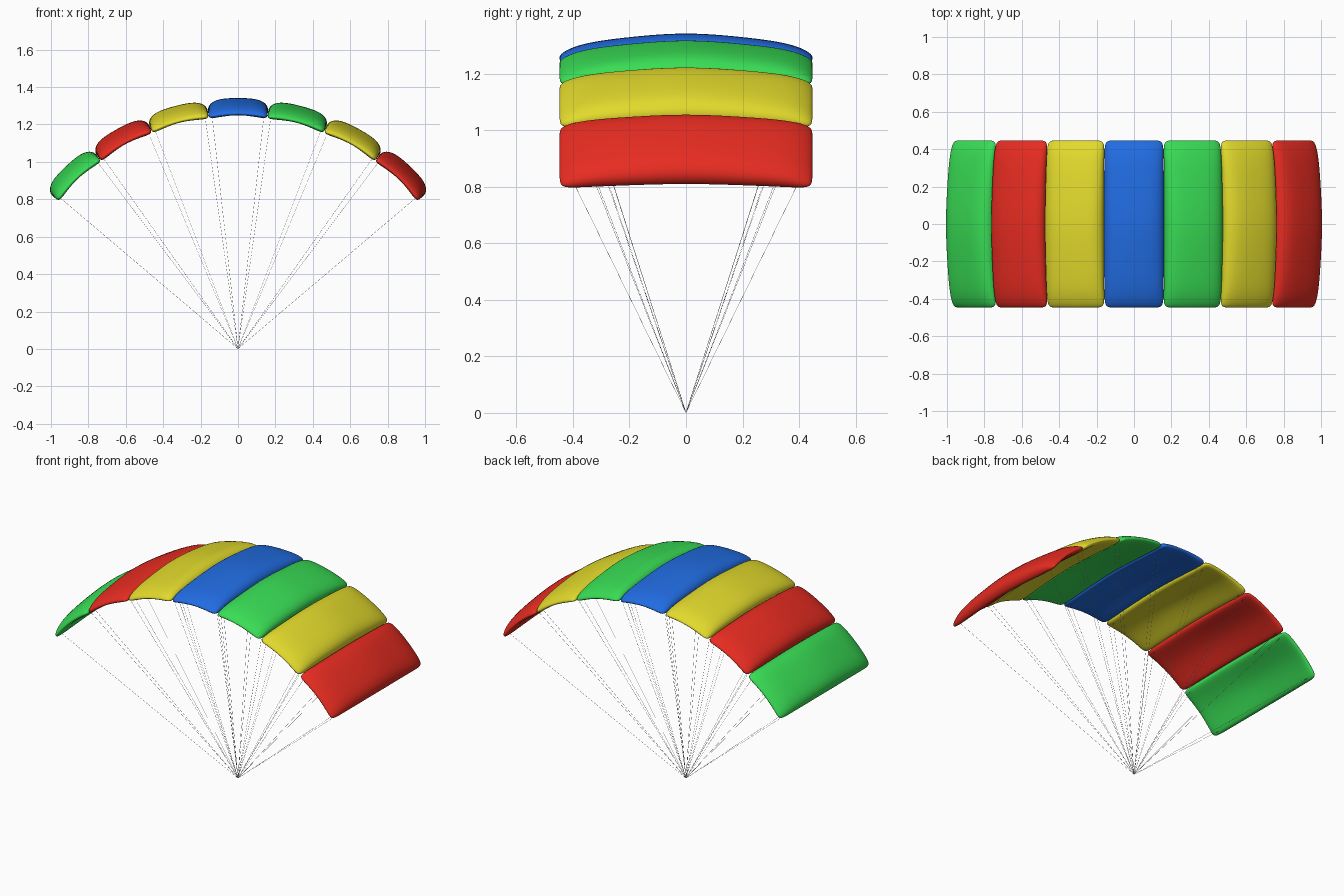
import bpy, bmesh
from math import sin, cos, radians
from mathutils import Vector

if "Cube" in bpy.data.objects:
    bpy.data.objects.remove(bpy.data.objects["Cube"])

CELLS = 7
STEP = radians(14.43)     # angle covered by one cell
HALF_Y = 0.45

COLORS = {
    "red": (0.80, 0.025, 0.015, 1),
    "green": (0.04, 0.72, 0.09, 1),
    "yellow": (0.76, 0.70, 0.025, 1),
    "blue": (0.015, 0.15, 0.76, 1),
}
ORDER = ["green", "red", "yellow", "blue", "green", "yellow", "red"]


def material(name, color):
    m = bpy.data.materials.new(name)
    m.diffuse_color = color
    m.use_nodes = True
    m.node_tree.nodes["Principled BSDF"].inputs["Base Color"].default_value = m.diffuse_color
    return m


mats = {n: material(n + "_fabric", c) for n, c in COLORS.items()}


def polar(angle, radius, y):
    return Vector((radius * sin(angle), y, radius * cos(angle)))


def cell_radius(u, y, top):
    # pillow section with thin rim, plus a ridge along the middle
    a, rim_u, rim_y = abs(u), abs(u) > 0.9, abs(y) > 0.42
    ridge = 1 - min(abs(y) / 0.4, 1.0) ** 1.3
    if top:
        r = 1.286 if rim_u else 1.306
        if rim_y:
            r = 1.258 if rim_u else 1.272
        return r + ridge * (0.027 if rim_u else 0.043)
    r = 1.235 if rim_u else (1.242 if a > 0.3 else 1.256)
    if rim_y:
        r = 1.24 if a > 0.3 else 1.25
    return r + ridge * (0.022 if a > 0.3 else 0.03)


# Inflated fabric cells: sliced box bent onto the arc, then smoothed
def canopy_cell(index, color):
    mid = (index - (CELLS - 1) / 2) * STEP
    bm = bmesh.new()
    bmesh.ops.create_cube(bm, size=2)
    for v in bm.verts:
        v.co.y *= HALF_Y
    cuts = [((u, 0, 0), (1, 0, 0)) for u in (-0.68, 0, 0.68)]
    cuts += [((0, y, 0), (0, 1, 0)) for y in (-0.37, -0.2, 0, 0.2, 0.37)]
    for co, no in cuts:
        bmesh.ops.bisect_plane(bm, geom=bm.verts[:] + bm.edges[:] + bm.faces[:],
                               plane_co=co, plane_no=no)
    for v in bm.verts:
        u, y, w = v.co
        v.co = polar(mid + u * 1.01 * STEP / 2, cell_radius(u, y, w > 0), y)
    bmesh.ops.recalc_face_normals(bm, faces=bm.faces[:])
    for f in bm.faces:
        f.smooth = True
    me = bpy.data.meshes.new("canopy_cell")
    bm.to_mesh(me)
    bm.free()
    me.materials.append(mats[color])
    ob = bpy.data.objects.new(f"canopy_cell_{index + 1}", me)
    bpy.context.collection.objects.link(ob)
    sub = ob.modifiers.new("smooth", 'SUBSURF')
    sub.levels = sub.render_levels = 3


# Thin suspension lines from the cell corners to the common point
def suspension_lines(index):
    mid = (index - (CELLS - 1) / 2) * STEP
    cu = bpy.data.curves.new("suspension_lines", 'CURVE')
    cu.dimensions = '3D'
    cu.bevel_depth = 0.0006
    cu.bevel_resolution = 0
    for su in (-1, 1):
        for sy in (-1, 1):
            sp = cu.splines.new('POLY')
            sp.points.add(1)
            end = polar(mid + su * 0.88 * STEP / 2, 1.25, sy * 0.395)
            sp.points[0].co = (0, 0, 0.001, 1)
            sp.points[1].co = (*end, 1)
    ob = bpy.data.objects.new(f"suspension_lines_{index + 1}", cu)
    bpy.context.collection.objects.link(ob)


for i, color in enumerate(ORDER):
    canopy_cell(i, color)
    suspension_lines(i)
